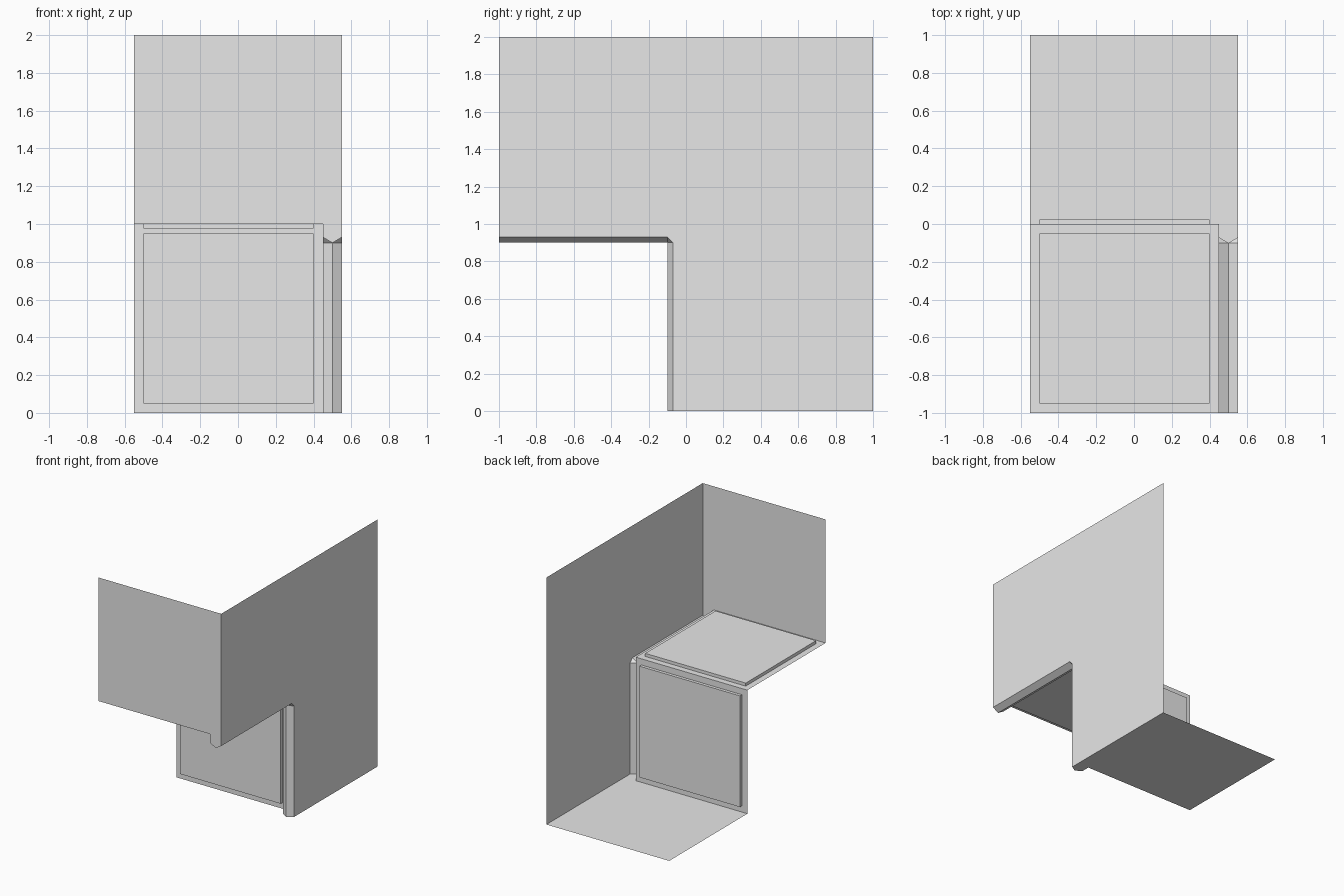
import bpy, bmesh
from mathutils import Vector

old = bpy.data.objects.get("Cube")
if old:
    bpy.data.objects.remove(old, do_unlink=True)

grey = bpy.data.materials.new("plain grey")
grey.use_nodes = True
grey.diffuse_color = (0.8, 0.8, 0.8, 1)
grey.node_tree.nodes["Principled BSDF"].inputs["Base Color"].default_value = (0.8, 0.8, 0.8, 1)

SIDE, RIDGE, INNER = 0.55, 0.5, 0.45   # x of outer wall, ridge line and inner wall
DEEP, CUT = 0.1, 0.07                  # how far the ridge and its edges reach out


def make(name, polygons):
    """Sheet object from a list of polygons, with shared corners merged."""
    bm = bmesh.new()
    for poly in polygons:
        bm.faces.new([bm.verts.new(p) for p in poly])
    bmesh.ops.remove_doubles(bm, verts=bm.verts, dist=0.0001)
    bmesh.ops.recalc_face_normals(bm, faces=bm.faces)
    mesh = bpy.data.meshes.new(name)
    bm.to_mesh(mesh)
    bm.free()
    mesh.materials.append(grey)
    obj = bpy.data.objects.new(name, mesh)
    bpy.context.collection.objects.link(obj)
    return obj


def swap(p):
    """Mirror a point across the diagonal of the L: floor <-> front."""
    x, y, z = p
    return (x, z - 1, y + 1)


def edge_path(x):
    """Chamfered inner corner of the L at a given x."""
    lower = [(x, -CUT, 0), (x, -CUT, 1 - DEEP)]
    return lower + [swap(p) for p in reversed(lower)]


# L-shaped side wall
make("side_wall", [edge_path(SIDE) + [(SIDE, -1, 2), (SIDE, 1, 2), (SIDE, 1, 0)]])

# floor and front wall share one outline
floor = [(SIDE, 1, 0), (SIDE, -CUT, 0), (RIDGE, -DEEP, 0), (INNER, -CUT, 0),
         (INNER, 0, 0), (-SIDE, 0, 0), (-SIDE, 1, 0)]
make("floor", [floor])
make("front_wall", [[swap(p) for p in floor]])

# pointed trim following the inner corner, with a small corner facet each side
faces = []
tip = (RIDGE, -DEEP, 1 - DEEP)
for x in (SIDE, INNER):
    path = edge_path(x)
    strip = [path[0], path[1], tip, (RIDGE, -DEEP, 0)]
    faces += [strip, [swap(p) for p in strip], [path[1], path[2], tip]]
make("corner_trim", faces)

# step between the trim and the recessed sheets
make("trim_return", [edge_path(INNER) + [(INNER, -1, 1), (INNER, 0, 1), (INNER, 0, 0)]])

# riser and ledge sheets
riser = [(-SIDE, 0, 0), (INNER, 0, 0), (INNER, 0, 1), (-SIDE, 0, 1)]
make("riser", [riser])
make("ledge", [[swap(p) for p in riser]])


def panel(name, centre, size):
    bm = bmesh.new()
    bmesh.ops.create_cube(bm, size=1)
    bmesh.ops.scale(bm, vec=Vector(size), verts=bm.verts)
    bmesh.ops.translate(bm, vec=Vector(centre), verts=bm.verts)
    mesh = bpy.data.meshes.new(name)
    bm.to_mesh(mesh)
    bm.free()
    mesh.materials.append(grey)
    bpy.context.collection.objects.link(bpy.data.objects.new(name, mesh))


# raised square panels on both sheets
panel("riser_panel", (-0.05, 0, 0.5), (0.9, 0.05, 0.9))
panel("ledge_panel", (-0.05, -0.5, 1), (0.9, 0.9, 0.05))
